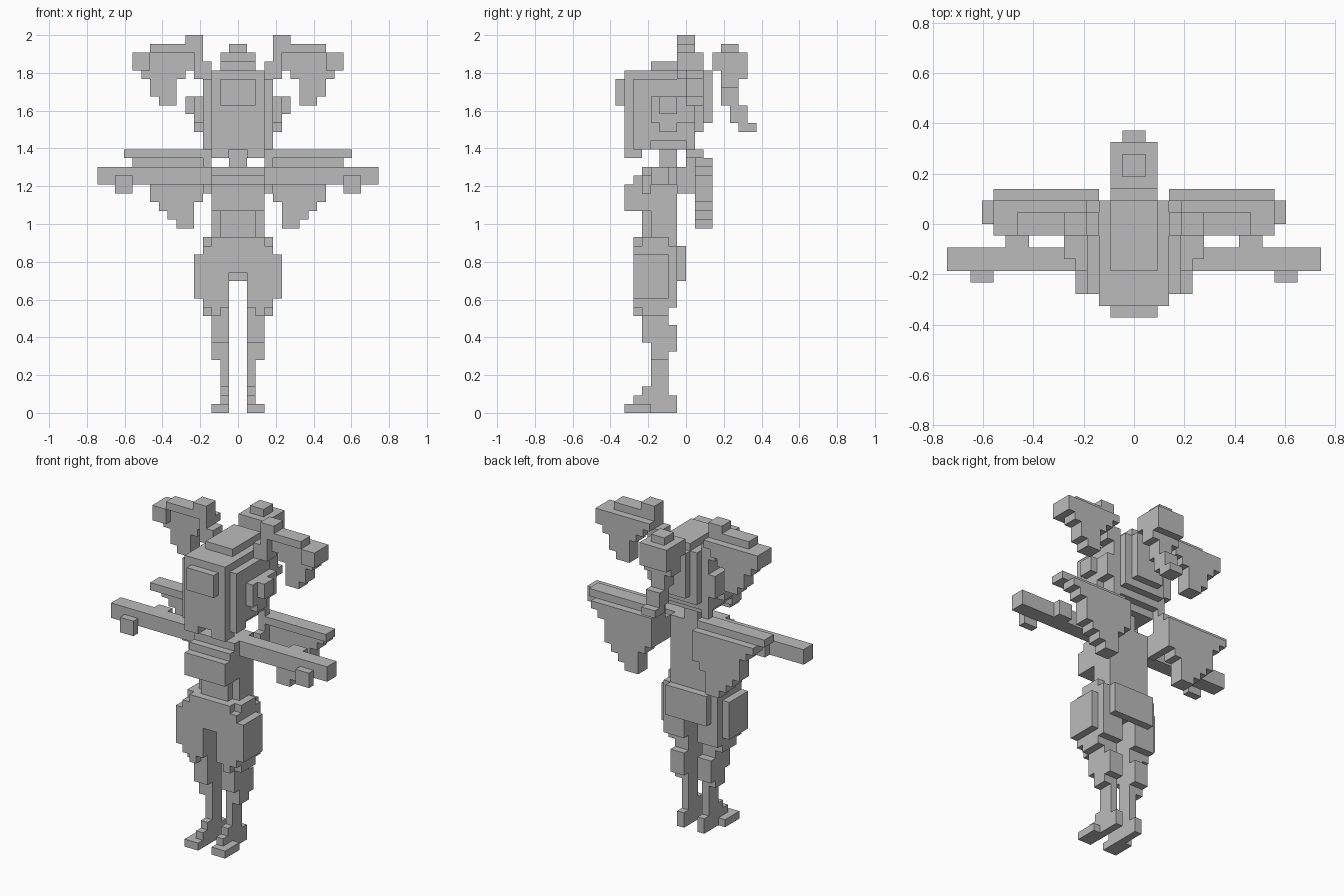
import bpy, bmesh
from itertools import product

if "Cube" in bpy.data.objects:
    bpy.data.objects.remove(bpy.data.objects["Cube"])

U = 2 / 43          # edge of one block; all sizes below are in blocks
grey = bpy.data.materials.new("grey")
grey.diffuse_color = (0.50, 0.50, 0.50, 1)
grey.use_nodes = True
grey.node_tree.nodes["Principled BSDF"].inputs["Base Color"].default_value = grey.diffuse_color
parts = {}


def box(x, y, z):
    """Cells of a box given by its x, y and z ranges (right half only)."""
    return set(product(range(*x), range(*y), range(*z)))


def trimmed(x, y, z):
    """A box whose outer vertical corners are cut back by one block."""
    return {c for c in box(x, y, z) if c[0] < x[1] - 1 or y[0] < c[1] < y[1] - 1}


def panel(y, z, inner, outer):
    """A stepped sheet whose inner and outer edges depend on the height."""
    return set().union(*(box((inner(k), outer(k)), y, (k, k + 1)) for k in range(*z)))


def part(name, *pieces):
    """Join the pieces and mirror them across x = 0."""
    half = set().union(*pieces)
    parts[name] = half | {(-1 - x, y, z) for x, y, z in half}


# legs: stepped foot, slim shin, calf and knee, then a heavier thigh
LEG = (1, 3)
part("feet", box(LEG, (-7, -4), (0, 1)), box((1, 2), (-5, -1), (0, 2)),
     *(box((1, 2), (-4 - i, -3 - i), (1, 4 - i)) for i in (1, 2)))
part("lower_legs", box((1, 2), (-4, -2), (2, 8)), box(LEG, (-4, -1), (7, 10)),
     box(LEG, (-4, -2), (6, 8)))
part("thighs", box(LEG, (-5, -2), (8, 12)), box((1, 4), (-6, -1), (12, 16)),
     box((2, 4), (-5, -2), (11, 12)), box((2, 3), (-6, -5), (11, 12)))

# hips, seat and torso
part("hips", box((1, 5), (-6, -2), (13, 18)), box((1, 4), (-2, -1), (13, 18)),
     box((0, 4), (-6, -1), (16, 19)), trimmed((0, 4), (-6, -1), (19, 20)))
part("seat", box((0, 3), (-1, 0), (15, 19)))
part("waist", box((0, 2), (-5, -1), (20, 23)), box((2, 3), (-4, -1), (20, 23)))
part("chest", panel((-5, -1), (23, 28), lambda z: 0, lambda z: 3),
     *(box((0, 3), (-5 - i, -4 - i), (23, 28 - i)) for i in (1, 2)))
part("neck", box((0, 1), (-3, -1), (28, 30)))

# outstretched arms
part("arms", box((3, 16), (-4, -2), (26, 28)), box((9, 11), (-2, -1), (26, 28)))
part("hands", box((12, 14), (-5, -4), (25, 27)))

# cape: a top bar on two straps with a stepped panel hanging from it
part("cape_bar", box((3, 13), (0, 2), (29, 30)))
part("cape_straps", box((3, 4), (0, 1), (25, 31)), box((3, 4), (-1, 0), (25, 28)))
part("cape_panels", panel((1, 3), (21, 29), lambda z: max(3, min(5, 28 - z)),
                          lambda z: min(z - 14, max(10, z - 16))))

# head and hair; the back of the head steps in towards the neck
skull = trimmed((0, 4), (-7, 2), (30, 38)) | box((0, 3), (-7, 2), (38, 39))
skull = {c for c in skull if c[2] >= 31 + c[1] and (c[2] > 30 or c[0] < 3 or c[1] < -4)}
part("head", skull, box((0, 2), (2, 3), (33, 39)), box((1, 3), (-7, -5), (29, 30)))
part("hair_top", box((0, 2), (-4, 2), (39, 40)))
part("forehead_fringe", box((0, 2), (-8, -7), (35, 38)))
part("side_hair", box((4, 5), (-4, 1), (33, 36)), box((4, 5), (-3, -1), (32, 33)),
     box((5, 6), (-3, -1), (34, 36)))

# side bunches: thick upper strip over a stepped panel set further back
STRIP = (-1, 1)
part("bunch_strips", box((3, 5), STRIP, (38, 40)), box((4, 6), STRIP, (41, 43)),
     box((4, 5), STRIP, (40, 41)), box((6, 10), STRIP, (41, 42)),
     box((10, 12), (-1, 2), (39, 41)))
part("bunch_panels", panel((0, 2), (35, 41), lambda z: 7 - max(0, z - 37),
                           lambda z: (z - 16) // 2))

# ponytail: rounded bundle with a tail stepping down and back
part("ponytail", box((0, 2), (3, 7), (39, 41)), box((0, 2), (4, 6), (37, 39)),
     box((0, 2), (6, 7), (38, 39)), box((0, 1), (4, 6), (41, 42)),
     *(box((0, 1), (4 + i, 6 + i), (35 - 2 * i, 37 - 2 * i)) for i in (0, 1)),
     box((0, 1), (6, 8), (32, 33)))

solid = set().union(*parts.values())
used = set()
for name, block in parts.items():
    block = block - used
    used |= block
    bm = bmesh.new()
    corners = {}
    for c in sorted(block):
        for axis, side in product(range(3), (0, 1)):
            n = list(c)
            n[axis] += 2 * side - 1
            if tuple(n) in solid:
                continue                      # keep only exposed faces
            a, b = (axis + 1) % 3, (axis + 2) % 3
            ring = []
            for da, db in ((0, 0), (1, 0), (1, 1), (0, 1)):
                p = list(c)
                p[axis] += side
                p[a] += da
                p[b] += db
                p = tuple(p)
                if p not in corners:
                    corners[p] = bm.verts.new([v * U for v in p])
                ring.append(corners[p])
            bm.faces.new(ring if side else ring[::-1])
    # merge coplanar squares into large flat faces
    bmesh.ops.dissolve_limit(bm, angle_limit=0.01, verts=bm.verts[:], edges=bm.edges[:])
    mesh = bpy.data.meshes.new(name)
    bm.to_mesh(mesh)
    bm.free()
    mesh.materials.append(grey)
    bpy.context.collection.objects.link(bpy.data.objects.new(name, mesh))
